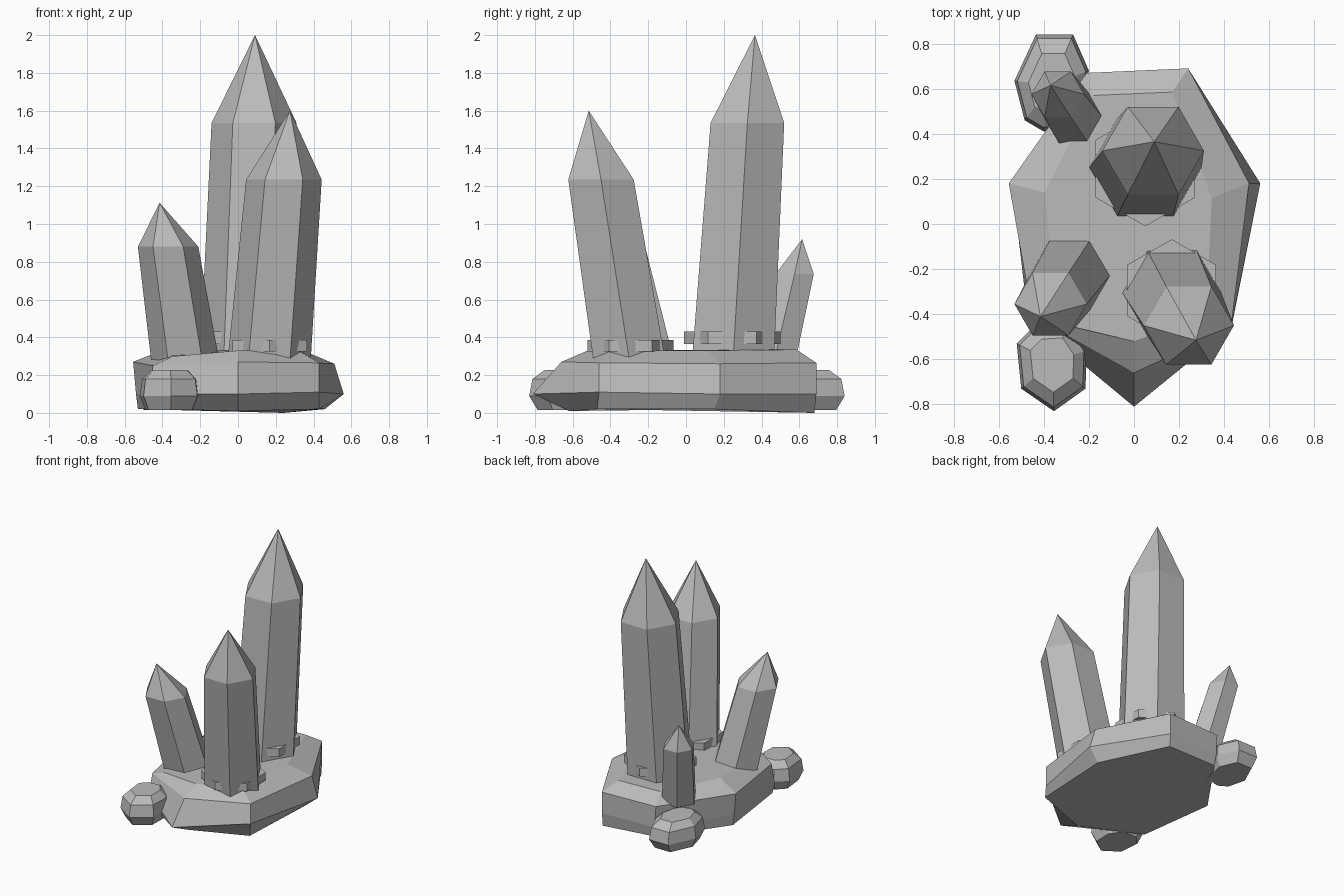
import bpy
import bmesh
from math import sin, cos, pi
from mathutils import Vector

cube = bpy.data.objects.get("Cube")
if cube:
    bpy.data.objects.remove(cube, do_unlink=True)

# One plain stone colour for everything
stone = bpy.data.materials.new("stone_grey")
stone.use_nodes = True
colour = (0.5, 0.5, 0.5, 1)
stone.diffuse_color = colour
stone.node_tree.nodes["Principled BSDF"].inputs["Base Color"].default_value = colour


def loft(name, rings, tip=None):
    """Skin a stack of equal rings; close with a flat cap or a pointed tip."""
    bm = bmesh.new()
    loops = [[bm.verts.new(p) for p in ring] for ring in rings]
    count = len(loops[0])
    for low, high in zip(loops, loops[1:]):
        for i in range(count):
            j = (i + 1) % count
            bm.faces.new((low[i], low[j], high[j], high[i]))
    bm.faces.new(loops[0][::-1])
    if tip:
        apex = bm.verts.new(tip)
        for i in range(count):
            bm.faces.new((loops[-1][i], loops[-1][(i + 1) % count], apex))
    else:
        bm.faces.new(loops[-1])
    bmesh.ops.recalc_face_normals(bm, faces=bm.faces)
    mesh = bpy.data.meshes.new(name)
    bm.to_mesh(mesh)
    bm.free()
    mesh.materials.append(stone)
    obj = bpy.data.objects.new(name, mesh)
    bpy.context.collection.objects.link(obj)
    return obj


def hexagon(centre, radius, turn=0.0):
    x, y, z = centre
    angles = [turn + k * pi / 3 for k in range(6)]
    return [(x + radius * cos(a), y + radius * sin(a), z) for a in angles]


def crystal(name, foot, foot_radius, shoulder, shoulder_radius, tip):
    loft(name, [hexagon(foot, foot_radius), hexagon(shoulder, shoulder_radius)], tip)


def collar(name, x, y, z, radius, height):
    rings = [hexagon((x, y, h), radius, pi / 6) for h in (z, z + height)]
    loft(name, rings)


def rock(name, outline, levels):
    """Stack scaled copies of an outline at the given (height, scale) levels."""
    centre = sum((Vector(p) for p in outline), Vector((0, 0))) / len(outline)
    rings = []
    for z, scale in levels:
        ring = [centre + (Vector(p) - centre) * scale for p in outline]
        rings.append([(p.x, p.y, z) for p in ring])
    loft(name, rings)


# Seven-sided base slab: floor, belly, shoulder and plateau rings
floor = [(0, -.62, .01), (.43, -.47, .02), (.46, .15, .02), (.24, .68, 0),
         (-.2, .65, .02), (-.53, .18, .02), (-.45, -.42, .02)]
belly = [(0, -.81, .1), (.43, -.46, .11), (.56, .18, .1), (.24, .69, .1),
         (-.2, .67, .1), (-.54, .18, .1), (-.47, -.42, .1)]
shoulder = [(0, -.66, .27), (.43, -.46, .265), (.51, .18, .26), (.24, .69, .265),
            (-.21, .67, .265), (-.555, .18, .27), (-.45, -.41, .25)]
plateau = [(0, -.52, .33), (.32, -.4, .33), (.345, .115, .33), (.17, .585, .335),
           (-.18, .57, .335), (-.395, .14, .335), (-.34, -.44, .3)]
loft("base_slab", [floor, belly, shoulder, plateau])

# Two pebbles on the right edge
levels = [(.015, .8), (.09, 1), (.18, .92), (.228, .62)]
rock("front_pebble", [(-.52, -.53), (-.5, -.73), (-.355, -.83), (-.215, -.73),
                      (-.21, -.56), (-.29, -.44), (-.44, -.45)], levels)
rock("back_pebble", [(-.435, .84), (-.53, .635), (-.485, .46), (-.4, .41),
                     (-.25, .45), (-.2, .68), (-.27, .84)], levels)

# Leaning six-sided crystals
crystal("tall_crystal", (.05, .25, .3), .25, (.085, .325, 1.535), .225, (.09, .365, 2))
crystal("front_crystal", (.165, -.3, .28), .22, (.243, -.45, 1.235), .2, (.275, -.515, 1.6))
crystal("side_crystal", (-.28, -.22, .28), .18, (-.37, -.355, .88), .16, (-.415, -.41, 1.112))
crystal("small_crystal", (-.26, .46, .25), .132, (-.338, .575, .735), .117, (-.37, .615, .92))

# Thin collars around the two larger crystals
collar("tall_collar", .05, .245, .365, .255, .065)
collar("front_collar", .167, -.295, .325, .2275, .06)
